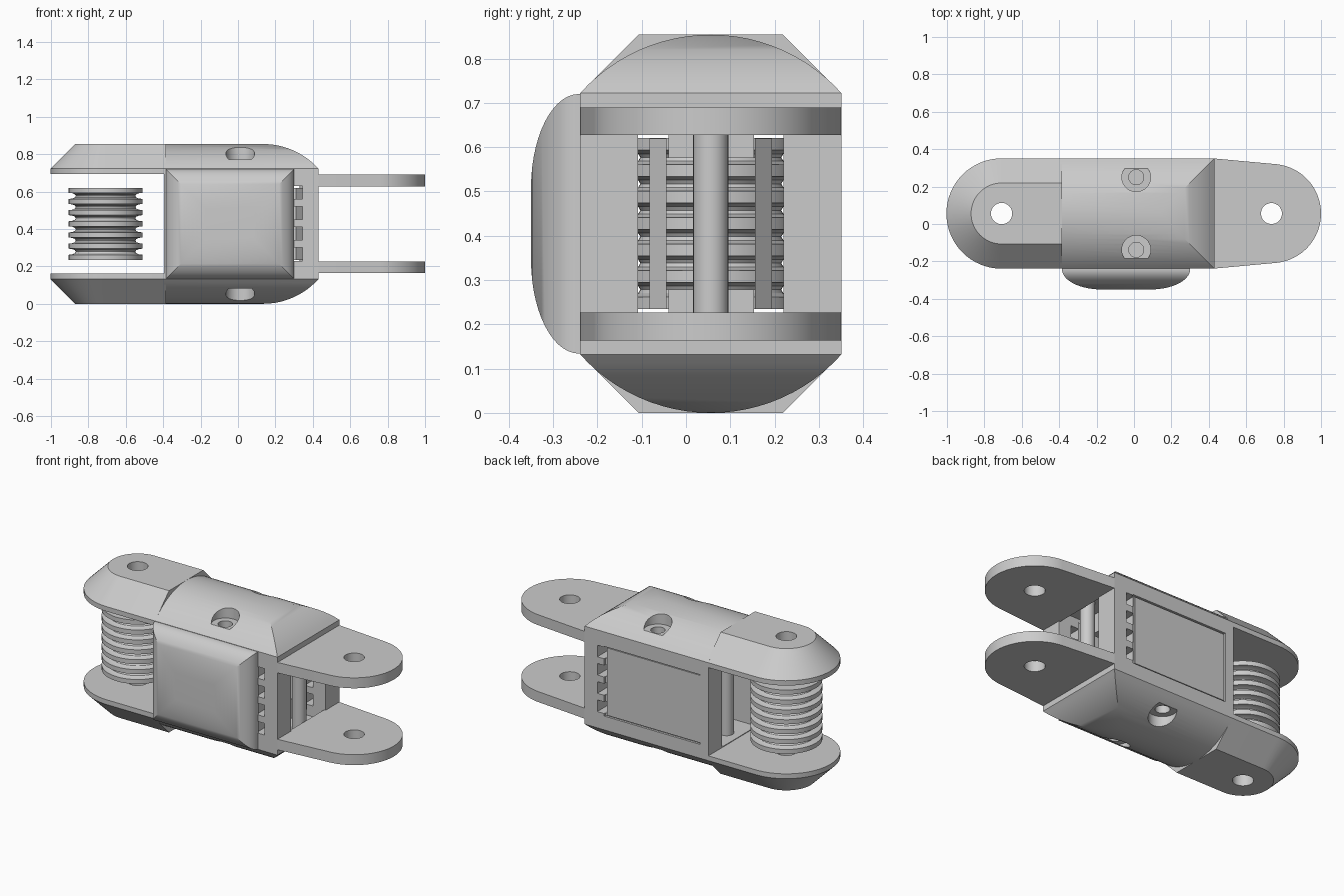
import bpy, bmesh
from math import sin, cos, pi, radians, asin, sqrt

if "Cube" in bpy.data.objects:
    bpy.data.objects.remove(bpy.data.objects["Cube"])

CY, H = 0.056, 0.854          # centre line in y, full height
W, RISE = 0.295, 0.132        # half width, height of the arched caps
LX, RX = -0.708, 0.735        # pin axes


def make(name, verts, faces):
    me = bpy.data.meshes.new(name)
    me.from_pydata(verts, [], faces)
    bm = bmesh.new()
    bm.from_mesh(me)
    bmesh.ops.remove_doubles(bm, verts=bm.verts, dist=1e-5)
    bmesh.ops.recalc_face_normals(bm, faces=bm.faces)
    bm.to_mesh(me)
    bm.free()
    ob = bpy.data.objects.new(name, me)
    bpy.context.collection.objects.link(ob)
    return ob


def loft(name, rings, closed=False):
    n, m = len(rings[0]), len(rings)
    verts = [p for r in rings for p in r]
    faces = [(i * n + j, i * n + (j + 1) % n, (i + 1) % m * n + (j + 1) % n, (i + 1) % m * n + j)
             for i in range(m if closed else m - 1) for j in range(n)]
    if not closed:
        faces += [tuple(range(n)), tuple(range((m - 1) * n, m * n))]
    return make(name, verts, faces)


def box(name, x0, x1, y0, y1, z0, z1):
    return loft(name, [[(x0, y0, z), (x1, y0, z), (x1, y1, z), (x0, y1, z)] for z in (z0, z1)])


def cylinder(name, x, y, r, z0, z1, n=32):
    return loft(name, [[(x + r * cos(2 * pi * i / n), y + r * sin(2 * pi * i / n), z)
                        for i in range(n)] for z in (z0, z1)])


def boolean(ob, cutter, op='DIFFERENCE'):
    mod = ob.modifiers.new('cut', 'BOOLEAN')
    mod.operation, mod.solver, mod.object = op, 'EXACT', cutter
    bpy.context.view_layer.objects.active = ob
    bpy.ops.object.modifier_apply(modifier=mod.name)
    bpy.data.objects.remove(cutter)


def smooth(ob):
    bpy.ops.object.select_all(action='DESELECT')
    ob.select_set(True)
    bpy.context.view_layer.objects.active = ob
    bpy.ops.object.shade_smooth_by_angle(angle=radians(28))


# Body: lengthwise arch crossed with a rounded right end
R = (W * W + RISE * RISE) / (2 * RISE)
A = asin(W / R)
N = 24
arc = [(R * sin(A - 2 * A * i / N), H - R + R * cos(A - 2 * A * i / N)) for i in range(N + 1)]
lengthwise = arc + [(u, H - z) for u, z in reversed(arc)]
half = arc[:N // 2 + 1]
endwise = [(0.135 + u, z) for u, z in half] + [(-0.8, H), (-0.8, 0)]
endwise += [(0.135 + u, H - z) for u, z in reversed(half)]
body = loft('body', [[(x, CY + u, z) for u, z in lengthwise] for x in (-0.395, 1)])
boolean(body, loft('end_shape', [[(x, y, z) for x, z in endwise] for y in (-1, 1)]), 'INTERSECT')

# Through channel, side vents, back panel recess, screw counterbores
boolean(body, box('channel', -1, 1, -0.108, 0.22, 0.165, 0.689))
for k in range(4):
    z = 0.23 + k * 0.11
    boolean(body, box('vent', 0.29, 0.345, -1, 1, z, z + 0.07))
boolean(body, box('recess', -0.34, 0.30, 0.338, 0.5, 0.215, 0.635))
for y in (CY - 0.194, CY + 0.194):
    for s in (0, 1):
        for r, d in ((0.077, 0.082), (0.04, 0.14)):
            z0, z1 = (-0.1, d) if s == 0 else (H - d, H + 0.1)
            boolean(body, cylinder('bore', 0.012, y, r, z0, z1))
smooth(body)
panel = box('back_panel', -0.334, 0.285, 0.33, 0.346, 0.222, 0.628)

# Front cover: bulging pillow with mitred corners
rings = []
for i in range(15):
    t = i / 14 * pi / 2
    d, y = 0.212 * (1 - cos(t)), -0.242 - 0.108 * sin(t)
    x0, x1, z0, z1 = -0.385 + d, 0.30 - d, 0.134 + d, 0.72 - d
    rings.append([(x0, y, z0), (x1, y, z0), (x1, y, z1), (x0, y, z1)])
rings.insert(0, [(x, -0.235, z) for x, _, z in rings[0]])
smooth(loft('front_cover', rings))

# Forks, top and bottom
for side in ('top', 'bottom'):
    flip = (lambda z: z) if side == 'top' else (lambda z: H - z)
    # thick chamfered fork on the left
    rings = []
    for z, d in ((0.693, 0), (0.722, 0), (H, 0.132)):
        r = W - d
        ring = [(LX - r * sin(pi * i / 32), CY + r * cos(pi * i / 32), flip(z)) for i in range(33)]
        rings.append(ring + [(-0.385, CY - r, flip(z)), (-0.385, CY + r, flip(z))])
    fork = loft('thick_fork_' + side, rings)
    boolean(fork, cylinder('pin_hole', LX, CY, 0.057, -1, 2))
    smooth(fork)
    # thin tapered fork on the right
    r, a = 0.265, radians(84)
    out = [(RX + r * cos(-a + 2 * a * i / 32), CY + r * sin(-a + 2 * a * i / 32)) for i in range(33)]
    out += [(0.42, CY + W), (0.42, CY - W)]
    fork = loft('thin_fork_' + side, [[(x, y, flip(z)) for x, y in out] for z in (0.627, 0.69)])
    boolean(fork, cylinder('pin_hole', RX, CY, 0.056, -1, 2))
    smooth(fork)
    # guide block inside the channel
    z0, z1 = sorted((flip(0.575), flip(0.695)))
    box('guide_block_' + side, 0.16, 0.26, -0.04, 0.153, z0, z1)

# Grooved roller with a bore
prof = [(0.057, 0.235)]
pitch, lip = 0.0597, 0.027
for k in range(7):
    z = 0.235 + k * pitch
    prof += [(0.197, z), (0.197, z + lip)]
    if k < 6:
        g = pitch - lip
        prof += [(0.197 - 0.038 * sin(pi * j / 6), z + lip + g * (1 - cos(pi * j / 6)) / 2)
                 for j in range(1, 6)]
prof += [(0.057, 0.235 + 6 * pitch + lip)]
M = 56
smooth(loft('grooved_roller', [[(LX + r * cos(2 * pi * i / M), CY + r * sin(2 * pi * i / M), z)
                                for r, z in prof] for i in range(M)], closed=True))

# Posts and slanted plates inside the channel
for name, x in (('left_post', -0.31), ('right_post', 0.37)):
    smooth(cylinder(name, x, CY, 0.04, 0.16, 0.695, 24))
for name, s in (('near_plate', -1), ('far_plate', 1)):
    outline = [(0.27, 0.10), (0.35, 0.10), (0.31, 0.138), (0.27, 0.138)]
    loft(name, [[(x, CY + s * u, z) for x, u in outline] for z in (0.235, 0.62)])
